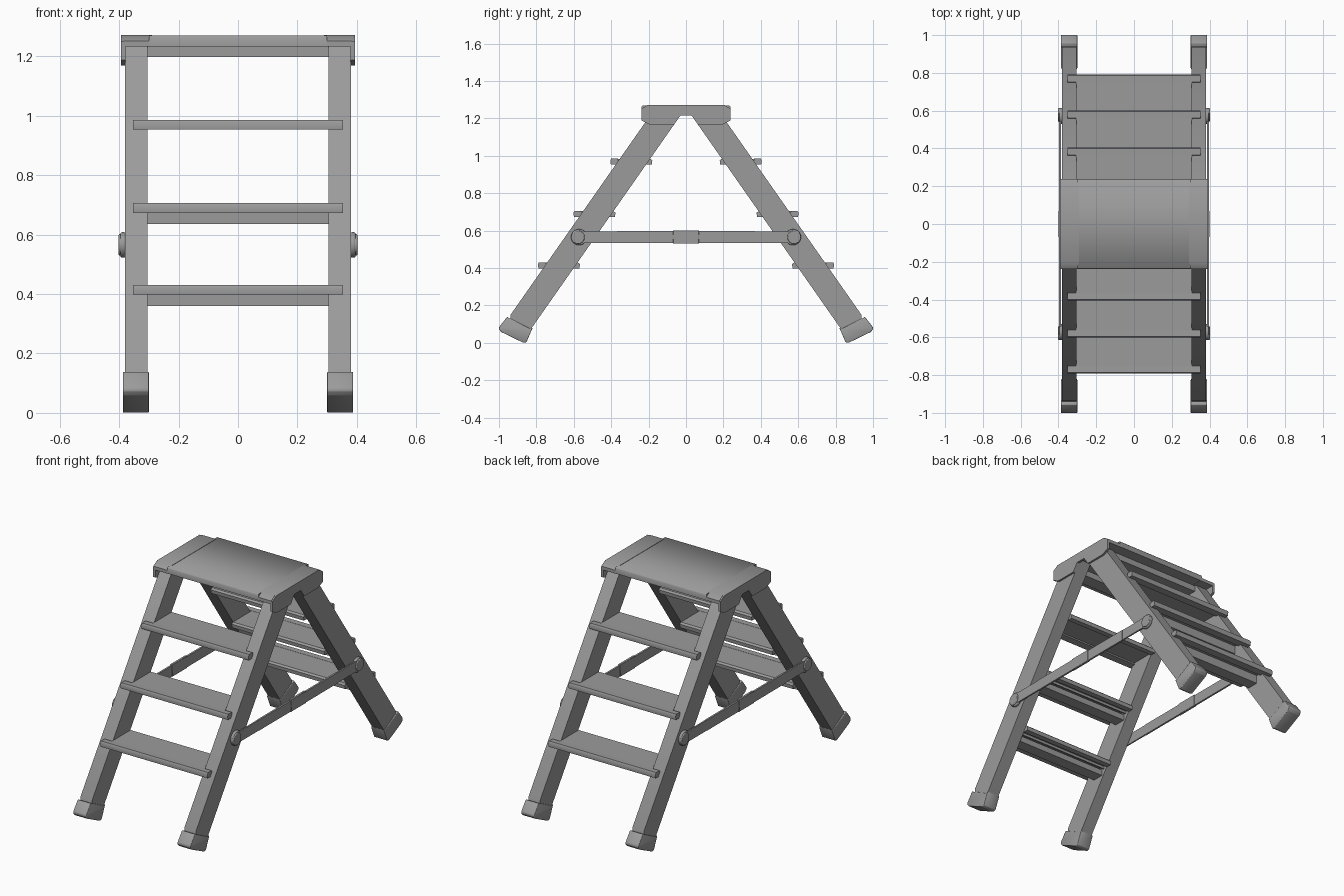
import bpy, bmesh, math

if "Cube" in bpy.data.objects:
    bpy.data.objects.remove(bpy.data.objects["Cube"])

# Dark grey metal used on every part
grey = bpy.data.materials.new("dark_grey")
grey.diffuse_color = (0.33, 0.33, 0.33, 1)
grey.use_nodes = True
grey.node_tree.nodes["Principled BSDF"].inputs["Base Color"].default_value = grey.diffuse_color

def prism(name, pts, x0, x1, bevel=0.0, segments=1, angle=40):
    """Extrude a (y, z) outline along x, smooth below the given edge angle."""
    bm = bmesh.new()
    a = [bm.verts.new((x0, y, z)) for y, z in pts]
    b = [bm.verts.new((x1, y, z)) for y, z in pts]
    n = len(pts)
    bm.faces.new(a)
    bm.faces.new(b[::-1])
    for i in range(n):
        j = (i + 1) % n
        bm.faces.new((a[i], b[i], b[j], a[j]))
    bmesh.ops.recalc_face_normals(bm, faces=bm.faces)
    if bevel:
        bmesh.ops.bevel(bm, geom=bm.edges[:], offset=bevel, segments=segments,
                        profile=0.5, affect='EDGES')
    me = bpy.data.meshes.new(name)
    bm.to_mesh(me)
    bm.free()
    me.shade_smooth()
    me.set_sharp_from_angle(angle=math.radians(angle))
    me.materials.append(grey)
    ob = bpy.data.objects.new(name, me)
    bpy.context.collection.objects.link(ob)
    return ob

def rect(y0, y1, z0, z1):
    return [(y0, z0), (y1, z0), (y1, z1), (y0, z1)]

def flip(pts, s):
    return [(s * y, z) for y, z in pts]

def disc(name, x0, x1, y, z, r, bevel):
    bpy.ops.mesh.primitive_cylinder_add(vertices=32, radius=r, depth=abs(x1 - x0),
                                        location=((x0 + x1) / 2, y, z),
                                        rotation=(0, math.pi / 2, 0))
    ob = bpy.context.object
    ob.name = name
    ob.data.materials.append(grey)
    m = ob.modifiers.new("edge", 'BEVEL')
    m.width, m.segments = bevel, 3
    bpy.ops.object.shade_smooth_by_angle(angle=math.radians(40))

def inner(z):
    return 0.03 + (1.215 - z) * 0.70

def outer(z):
    return 0.21 + (1.19 - z) * 0.70

RAIL = [(inner(1.235), 1.235), (outer(1.235), 1.235), (outer(0.15), 0.15),
        (0.94, 0.09), (0.86, 0.04), (inner(0.07), 0.07)]
FOOT = [(0.957, 0.139), (0.999, 0.084), (1.000, 0.073), (0.988, 0.058),
        (0.868, 0.0), (0.853, 0.004), (0.820, 0.080), (0.830, 0.074)]
STEPS = [(0.405, 0.987), (0.602, 0.707), (0.792, 0.432)]

for s, side in ((-1, "front"), (1, "back")):
    # Side rails and rubber feet
    for k, hand in ((-1, "left"), (1, "right")):
        prism(f"{side}_{hand}_rail", flip(RAIL, s), k * 0.304, k * 0.381)
        prism(f"{side}_{hand}_foot", flip(FOOT, s), k * 0.300, k * 0.387, 0.003, 2, 65)
    # Treads with a nose that overlaps the rails
    for i, (y, z) in enumerate(STEPS):
        tread = [(y - 0.03, z - 0.003), (y - 0.215, z - 0.003), (y - 0.225, z - 0.012),
                 (y - 0.222, z - 0.034), (y - 0.19, z - 0.034), (y - 0.185, z - 0.022),
                 (y - 0.03, z - 0.022)]
        nose = [(y - 0.006, z - 0.001), (y, z - 0.012), (y - 0.003, z - 0.034),
                (y - 0.05, z - 0.034), (y - 0.04, z - 0.002)]
        prism(f"{side}_tread_{i}", flip(tread, s), -0.306, 0.306)
        prism(f"{side}_tread_nose_{i}", flip(nose, s), -0.353, 0.353)
        # Underside ribs and crossbar below the two lower treads
        if i:
            for d in (0.08, 0.16):
                prism(f"{side}_tread_rib_{i}",
                      flip(rect(y - d - 0.008, y - d, z - 0.037, z - 0.015), s), -0.305, 0.305)
            prism(f"{side}_crossbar_{i}",
                  flip(rect(y - 0.15, y - 0.08, z - 0.072, z - 0.036), s), -0.305, 0.305)
    # Crossbar carrying the platform
    prism(f"{side}_platform_crossbar", flip(rect(0.09, 0.17, 1.197, 1.235), s), -0.305, 0.305)

# Platform board
BOARD = [(-0.237, 1.233), (0.237, 1.233), (0.237, 1.262), (0.232, 1.270),
         (-0.232, 1.270), (-0.237, 1.262)]
prism("platform", BOARD, -0.30, 0.30, angle=65)

half = [(0.20, 1.272), (0.237, 1.250), (0.237, 1.188), (0.195, 1.168),
        (inner(1.168), 1.168), (0.03, 1.215)]
CAP = half + [(-y, z) for y, z in half[::-1]]
TOP = [(-0.237, 1.232), (0.237, 1.232), (0.237, 1.252), (0.205, 1.272),
       (-0.205, 1.272), (-0.237, 1.252)]
for k, hand in ((-1, "left"), (1, "right")):
    # Platform end caps with a cheek plate outside the rails
    prism(f"{hand}_platform_cap", TOP, k * 0.29, k * 0.385)
    prism(f"{hand}_platform_cheek", CAP, k * 0.379, k * 0.393)
    # Folding brace, middle sleeve and pivots
    prism(f"{hand}_brace", rect(-0.575, 0.575, 0.534, 0.596), k * 0.387, k * 0.396)
    prism(f"{hand}_brace_stay", rect(-0.37, 0.37, 0.533, 0.597), k * 0.386, k * 0.397)
    prism(f"{hand}_brace_sleeve", rect(-0.07, 0.07, 0.530, 0.602), k * 0.384, k * 0.399, 0.002)
    for s, side in ((-1, "front"), (1, "back")):
        disc(f"{hand}_{side}_pivot_washer", k * 0.378, k * 0.396, s * 0.572, 0.565, 0.043, 0.006)
        disc(f"{hand}_{side}_pivot_cap", k * 0.390, k * 0.402, s * 0.578, 0.565, 0.036, 0.004)
